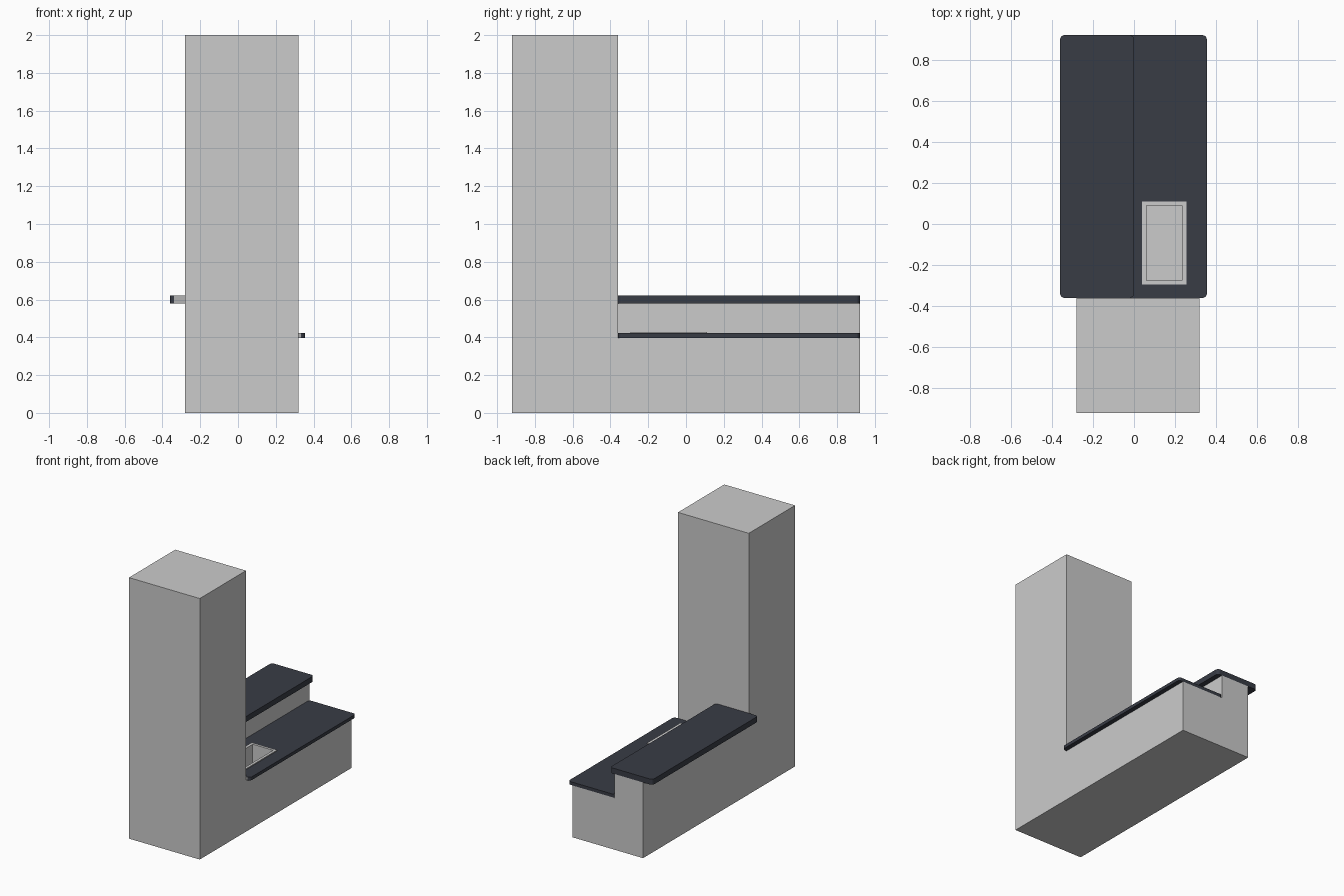
import bpy, bmesh

if "Cube" in bpy.data.objects:
    bpy.data.objects.remove(bpy.data.objects["Cube"])


def box(name, lo, hi):
    bm = bmesh.new()
    bmesh.ops.create_cube(bm, size=1)
    for v in bm.verts:
        v.co = [(a + b) / 2 + c * (b - a) for a, b, c in zip(lo, hi, v.co)]
    me = bpy.data.meshes.new(name)
    bm.to_mesh(me)
    bm.free()
    ob = bpy.data.objects.new(name, me)
    bpy.context.collection.objects.link(ob)
    return ob


def carve(ob, lo, hi):
    cutter = box("cutter", lo, hi)
    cutter.hide_render = True
    mod = ob.modifiers.new("carve", "BOOLEAN")
    mod.operation, mod.solver, mod.object = "DIFFERENCE", "EXACT", cutter
    bpy.context.view_layer.objects.active = ob
    bpy.ops.object.modifier_apply(modifier=mod.name)
    bpy.data.objects.remove(cutter)


def material(name, color):
    mat = bpy.data.materials.new(name)
    mat.diffuse_color = color
    mat.use_nodes = True
    mat.node_tree.nodes["Principled BSDF"].inputs["Base Color"].default_value = mat.diffuse_color
    return mat


dark = material("dark_worktop", (0.04, 0.045, 0.06, 1))
grey = material("plain_grey", (0.45, 0.45, 0.45, 1))


# Worktop slab with rounded vertical corners and a plain grey front end
def worktop(name, lo, hi, radius=0.022):
    ob = box(name, lo, hi)
    bm = bmesh.new()
    bm.from_mesh(ob.data)
    upright = [e for e in bm.edges
               if abs(e.verts[0].co.z - e.verts[1].co.z) > 0.01]
    bmesh.ops.bevel(bm, geom=upright, offset=radius, segments=5,
                    affect="EDGES", profile=0.5)
    bm.normal_update()
    for f in bm.faces:
        f.material_index = 1 if f.normal.y < -0.999 else 0
    bm.to_mesh(ob.data)
    bm.free()
    ob.data.materials.append(dark)
    ob.data.materials.append(grey)
    return ob


# Body: tall cupboard, raised back ledge and low base carved from one block
body = box("cabinet_body", (-0.28, -0.92, 0), (0.32, 0.92, 2))
carve(body, (-0.5, -0.36, 0.58), (0.5, 1.1, 2.2))
carve(body, (-0.04, -0.36, 0.397), (0.5, 1.1, 0.7))

# Worktops
ledge = worktop("upper_worktop", (-0.36, -0.36, 0.58), (0.0, 0.92, 0.622))
counter = worktop("lower_worktop", (-0.04, -0.36, 0.397), (0.355, 0.92, 0.422))

# Sink opening through the counter and base
for ob in (body, counter):
    carve(ob, (0.05, -0.285, 0.23), (0.245, 0.10, 0.6))

# Sink: rim plate lying on the counter, with a bowl hanging in the opening
rim = box("sink_rim", (0.04, -0.295, 0.422), (0.255, 0.11, 0.429))
carve(rim, (0.062, -0.275, 0.3), (0.235, 0.09, 0.6))
bowl = box("sink_bowl", (0.05, -0.285, 0.23), (0.245, 0.10, 0.422))
carve(bowl, (0.062, -0.275, 0.242), (0.235, 0.09, 0.6))
